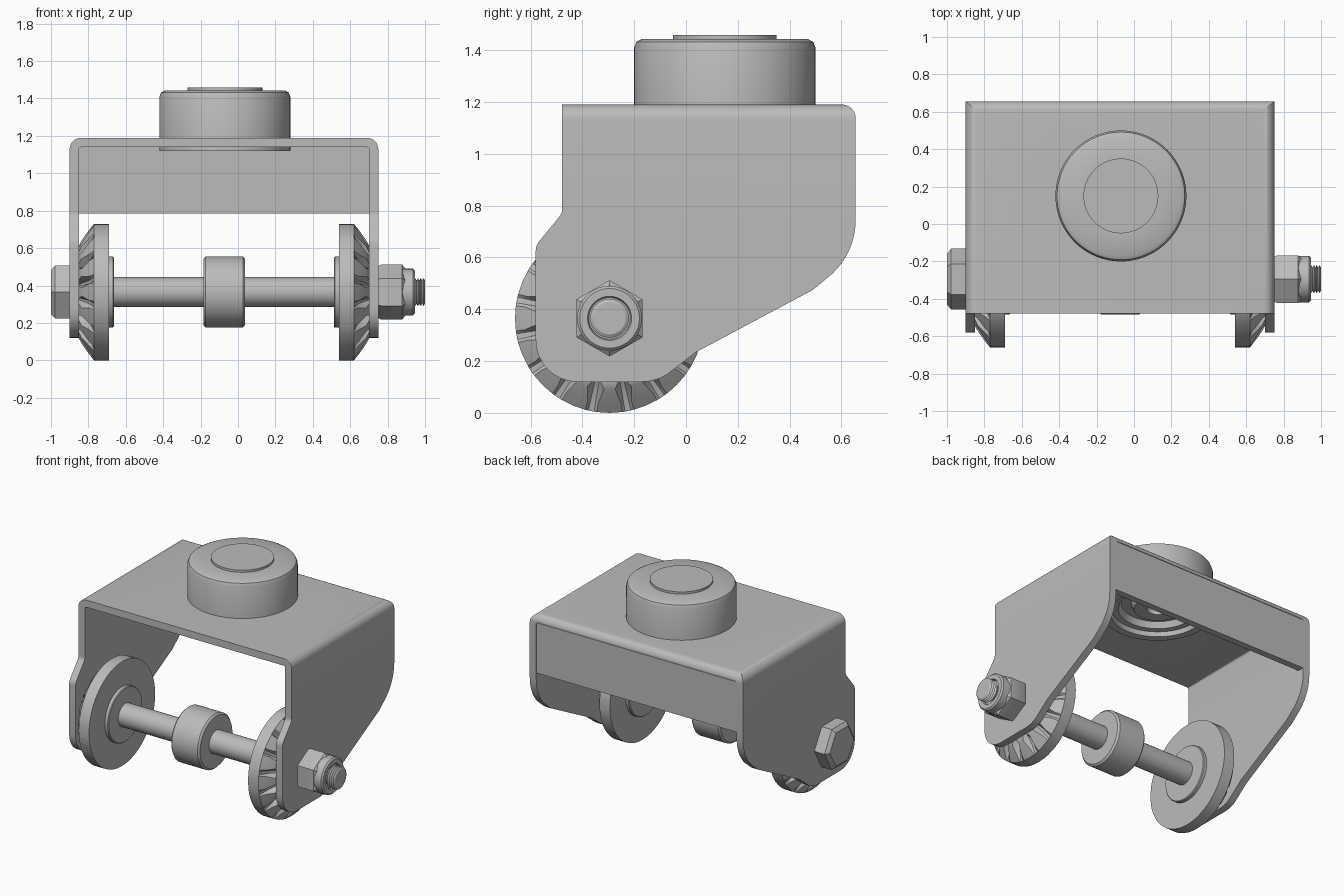
import bpy, bmesh, math
from mathutils import Vector

if "Cube" in bpy.data.objects:
    bpy.data.objects.remove(bpy.data.objects["Cube"], do_unlink=True)

steel = bpy.data.materials.new("plain_grey_steel")
steel.use_nodes = True
GREY = (0.5, 0.5, 0.5, 1)
steel.diffuse_color = GREY
steel.node_tree.nodes["Principled BSDF"].inputs["Base Color"].default_value = GREY

MID_X = -0.075                  # middle of the bracket
AXLE = (0, -0.295, 0.365)       # axle line, along x


def finish(name, bm, smooth=True):
    bmesh.ops.remove_doubles(bm, verts=bm.verts, dist=1e-5)
    bmesh.ops.recalc_face_normals(bm, faces=bm.faces)
    mesh = bpy.data.meshes.new(name)
    bm.to_mesh(mesh)
    bm.free()
    mesh.materials.append(steel)
    ob = bpy.data.objects.new(name, mesh)
    bpy.context.collection.objects.link(ob)
    if smooth:
        smooth_sharp(ob)
    return ob


def smooth_sharp(ob):
    bpy.ops.object.select_all(action='DESELECT')
    ob.select_set(True)
    bpy.context.view_layer.objects.active = ob
    bpy.ops.object.shade_smooth_by_angle(angle=math.radians(30))


def loft(rings):
    """Skin a list of rings of points; single-point ends become fans."""
    bm = bmesh.new()
    rows = [[bm.verts.new(p) for p in ring] for ring in rings]
    n = len(rows[0])
    for a, b in zip(rows, rows[1:]):
        for i in range(n):
            j = (i + 1) % n
            bm.faces.new((a[i], a[j], b[j], b[i]))
    bm.faces.new(rows[0])
    bm.faces.new(rows[-1])
    return bm


def place(axis, a, r, t, centre):
    u, v = r * math.cos(t), r * math.sin(t)
    p = (a, u, v) if axis == 'x' else (u, v, a)
    return Vector(centre) + Vector(p)


def lathe(name, profile, axis='x', centre=AXLE, n=64, turn=0.0):
    """Turn (along, radius) points about an axis."""
    rings = [[place(axis, a, r, turn + math.tau * i / n, centre) for i in range(n)]
             for a, r in profile]
    return finish(name, loft(rings))


def prism(name, points, axis, lo, hi):
    """Extrude a flat outline: axis x takes (y, z), axis y takes (x, z)."""
    def at(p, d):
        return (d, p[0], p[1]) if axis == 'x' else (p[0], d, p[1])
    return finish(name, loft([[at(p, d) for p in points] for d in (lo, hi)]), False)


def arc(cx, cz, r, start, end, steps=8):
    angles = [math.radians(start + (end - start) * i / steps) for i in range(steps + 1)]
    return [(cx + r * math.cos(t), cz + r * math.sin(t)) for t in angles]


def boolean(ob, tool, operation):
    mod = ob.modifiers.new("cut", 'BOOLEAN')
    mod.object, mod.operation, mod.solver = tool, operation, 'EXACT'
    bpy.context.view_layer.objects.active = ob
    bpy.ops.object.modifier_apply(modifier=mod.name)
    bpy.data.objects.remove(tool, do_unlink=True)


# Bracket: a folded sheet, trimmed to the side outline
L, R, TOP, T = -0.9, 0.75, 1.19, 0.05
folded = ([(L, 0)] + arc(L + .06, TOP - .06, .06, 180, 90)
          + arc(R - .06, TOP - .06, .06, 90, 0) + [(R, 0), (R - T, 0)]
          + arc(R - T - .012, TOP - T - .012, .012, 0, 90, 3)
          + arc(L + T + .012, TOP - T - .012, .012, 90, 180, 3) + [(L + T, 0)])
bracket = prism("bracket", folded, 'y', -0.8, 0.8)
outline = ([(-.478, 1.3), (-.478, .79)] + arc(-.52, .785, .042, 0, -45, 4)
           + arc(-.52, .625, .06, 135, 180, 4) + arc(-.42, .28, .16, 180, 270)
           + arc(-.17, .30, .18, 270, 302, 4)
           + [(.04, .235), (.49, .475)] + arc(.37, .745, .285, -54, 0)
           + arc(.602, TOP - .053, .053, 0, 90) + [(.60, 1.3)])
boolean(bracket, prism("side_outline", outline, 'x', -1.2, 1.2), 'INTERSECT')
boolean(bracket, lathe("swivel_hole", [(1.0, .31), (1.3, .31)], 'z', (-.07, .15, 0)),
        'DIFFERENCE')
smooth_sharp(bracket)

# Rear flange hanging from the back bend
prism("rear_flange", [(.607, .785), (.654, .785), (.654, 1.137), (.607, 1.145)],
      'x', L + T, R - T)

# Swivel housing with its recessed underside, and the pad on top
lathe("swivel_housing",
      [(1.22, .07), (1.15, .07), (1.15, .15), (1.19, .17), (1.19, .23), (1.15, .25),
       (1.15, .29), (1.12, .30), (1.12, .35), (1.41, .35), (1.432, .341), (1.443, .32),
       (1.443, .19)], 'z', (-.07, .15, 0), 96)
lathe("top_pad", [(1.43, .2), (1.458, .2)], 'z', (-.07, .15, 0), 64)


# Wheels: a plain disc with a ring of lugs on the outer cone
def wheel(name, side, lugs=16):
    lug = [(.615, .2), (.615, .365), (.695, .365), (.722, .33), (.762, .275),
           (.775, .25), (.775, .18)]
    groove = [(.615, .2), (.615, .365), (.695, .365), (.702, .335), (.722, .27),
              (.74, .24), (.775, .18)]
    shape = [lug, lug, lug, groove, groove]
    widths = [-.34, 0, .34, .42, .58]
    rings = []
    for k in range(len(lug)):
        ring = []
        for i in range(lugs):
            for prof, w in zip(shape, widths):
                # lugs narrow in the middle of the cone
                pinch = .6 if k == 4 and abs(w) < .4 else 1
                a, r = prof[k]
                t = -math.pi / 2 + math.tau * (i + w * pinch) / lugs
                ring.append(place('x', MID_X + side * a, r, t, AXLE))
        rings.append(ring)
    finish(name, loft(rings))


for name, side in (("right", -1), ("left", 1)):
    wheel(name + "_wheel", side)
    lathe(name + "_wheel_hub",
          [(MID_X + side * a, r) for a, r in ((.65, .19), (.594, .19), (.589, .185))])

# Axle bolt with threaded end
thread = [(x, r) for i in range(4)
          for x, r in ((.94 + .015 * i, .062), (.947 + .015 * i, .075))]
lathe("axle_bolt", [(-.95, .08), (.90, .08), (.93, .062)] + thread + [(1.0, .062)], n=48)
lathe("centre_spacer", [(-.185, .178), (-.173, .19), (.026, .19), (.038, .178)])

# Hexagonal bolt head and locking nut
lathe("bolt_head", [(-1, .135), (-.978, .163), (-.9, .163)], n=6)
lathe("nut", [(.75, .138), (.765, .147), (.878, .147), (.893, .128)], n=6,
      turn=math.pi / 2)
lathe("nut_collar", [(.87, .125), (.935, .125), (.945, .115), (.945, .085), (.93, .08)])
